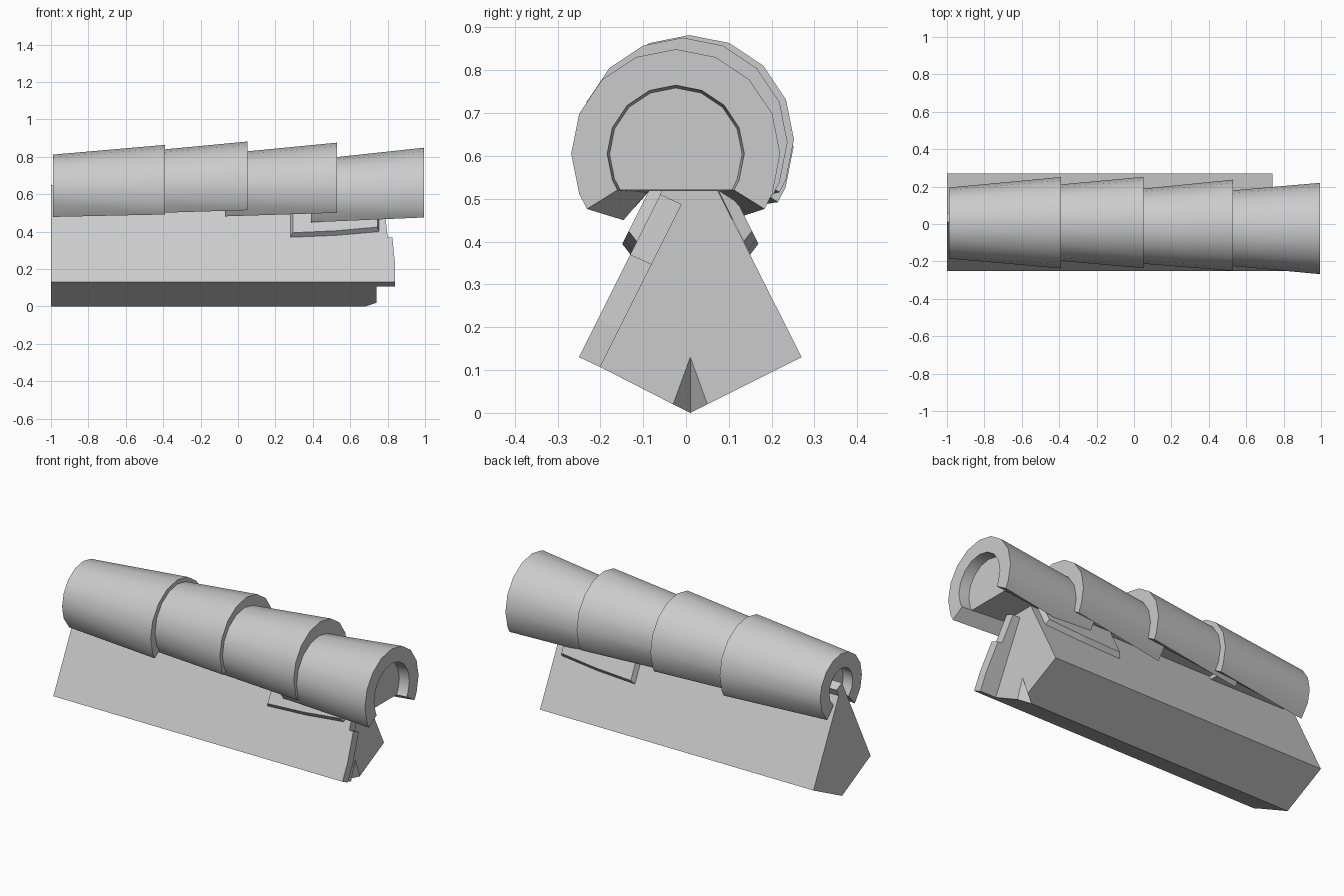
import bpy, bmesh
from math import radians, degrees, asin, cos, sin
from mathutils import Vector

cube = bpy.data.objects.get("Cube")
if cube:
    bpy.data.objects.remove(cube, do_unlink=True)

grey = bpy.data.materials.new("plain_grey")
grey.use_nodes = True
colour = (0.6, 0.6, 0.6, 1)
grey.diffuse_color = colour
grey.node_tree.nodes["Principled BSDF"].inputs["Base Color"].default_value = colour


def make_object(name, bm, smooth=False):
    bmesh.ops.recalc_face_normals(bm, faces=bm.faces)
    mesh = bpy.data.meshes.new(name)
    bm.to_mesh(mesh)
    bm.free()
    mesh.materials.append(grey)
    obj = bpy.data.objects.new(name, mesh)
    bpy.context.collection.objects.link(obj)
    if smooth:
        bpy.ops.object.select_all(action='DESELECT')
        obj.select_set(True)
        bpy.context.view_layer.objects.active = obj
        bpy.ops.object.shade_smooth_by_angle(angle=radians(30))
    return obj


def loft(name, first, second, smooth=False):
    """Closed solid between two matching outlines."""
    bm = bmesh.new()
    a = [bm.verts.new(p) for p in first]
    b = [bm.verts.new(p) for p in second]
    bm.faces.new(a)
    bm.faces.new(b)
    for i in range(len(a)):
        j = (i + 1) % len(a)
        bm.faces.new((a[i], a[j], b[j], b[i]))
    return make_object(name, bm, smooth)


# Timber core with a notched lower tip at its right-hand end
START, END = -1.0, 0.74
section = [(-0.2, 0.107), (0.01, 0.0), (0.27, 0.13), (0.04, 0.587)]
bm = bmesh.new()
near = [bm.verts.new((START, y, z)) for y, z in section]
low, back, top = [bm.verts.new((END, *section[i])) for i in (0, 2, 3)]
keel = bm.verts.new((0.68, 0.01, 0))
left, peak, right = [bm.verts.new((END, y, z))
                     for y, z in ((-0.03, 0.02), (0.01, 0.13), (0.05, 0.02))]
for face in (near, (low, left, peak, right, back, top),
             (near[0], near[1], keel, left, low),
             (near[1], near[2], back, right, keel),
             (near[2], near[3], top, back), (near[3], near[0], low, top),
             (keel, left, peak), (keel, peak, right)):
    bm.faces.new(face)
make_object("roof_core", bm)


# Points on the front slope are given by x and height
def on_slope(x, z):
    return Vector((x, -0.25 + (z - 0.13) / 2, z))


# Front roof slab, stepped at its free end
outline = [(START, 0.13), (0.84, 0.13), (0.84, 0.22), (0.825, 0.37), (0.80, 0.37),
           (0.785, 0.51), (END, 0.51), (END, 0.65), (START, 0.65)]
outer = [on_slope(x, z) for x, z in outline]
depth = Vector((0, 0.05, -0.023))
loft("roof_slab", outer, [p + depth for p in outer])

# Bevelled flange plates under the tiles, one on each slope
flange = [(0.28, 0.37), (0.52, 0.38), (0.755, 0.40), (0.755, 0.53), (0.28, 0.53)]
lift = Vector((0, -0.025, 0.0125))
for side in ("front", "back"):
    base = [on_slope(x, z) for x, z in flange]
    face = [on_slope(x + (0.013 if x < 0.4 else -0.01 if x > 0.7 else 0), z + 0.012) + lift
            for x, z in flange]
    if side == "back":
        for p in base + face:
            p.x -= 0.06
            p.y = 0.02 - p.y
    loft(side + "_flange", base, face)


def arc(x, cy, cz, radius, cut):
    """Arch-shaped row of points, cut off at an angle below the horizontal."""
    angles = [90 + 22.5 * k for k in range(-5, 6)]
    angles = [-cut] + angles + [180 + cut]
    return [Vector((x, cy + radius * cos(radians(a)), cz + radius * sin(radians(a))))
            for a in angles]


# Overlapping tapered ridge tiles with a recessed mortar plug in each
WALL = 0.084
tiles = [  # start x, end x, then y and z of the axis at each end, end drop
    (-0.99, -0.39, (0.005, 0.622), (0.007, 0.62), 0.128),
    (-0.55, 0.05, (0.007, 0.635), (0.008, 0.638), 0.123),
    (-0.07, 0.53, (-0.013, 0.628), (-0.007, 0.632), 0.131),
    (0.39, 0.995, (-0.022, 0.594), (-0.024, 0.605), 0.129),
]
for n, (x0, x1, axis0, axis1, drop) in enumerate(tiles, 1):
    rings, plugs = [], []
    for x, (cy, cz), r, d, inset in ((x0, axis0, 0.19, drop + 0.015, 0.06),
                                     (x1, axis1, 0.244, drop, -0.06)):
        cut = degrees(asin(d / r))
        inner = arc(x, cy, cz, r - WALL, cut)
        rings.append(arc(x, cy, cz, r, cut) + inner[::-1])
        plugs.append([p + Vector((inset, 0, 0)) for p in inner])
    loft(f"ridge_tile_{n}", rings[0], rings[1], smooth=True)
    loft(f"mortar_plug_{n}", plugs[0], plugs[1], smooth=True)
